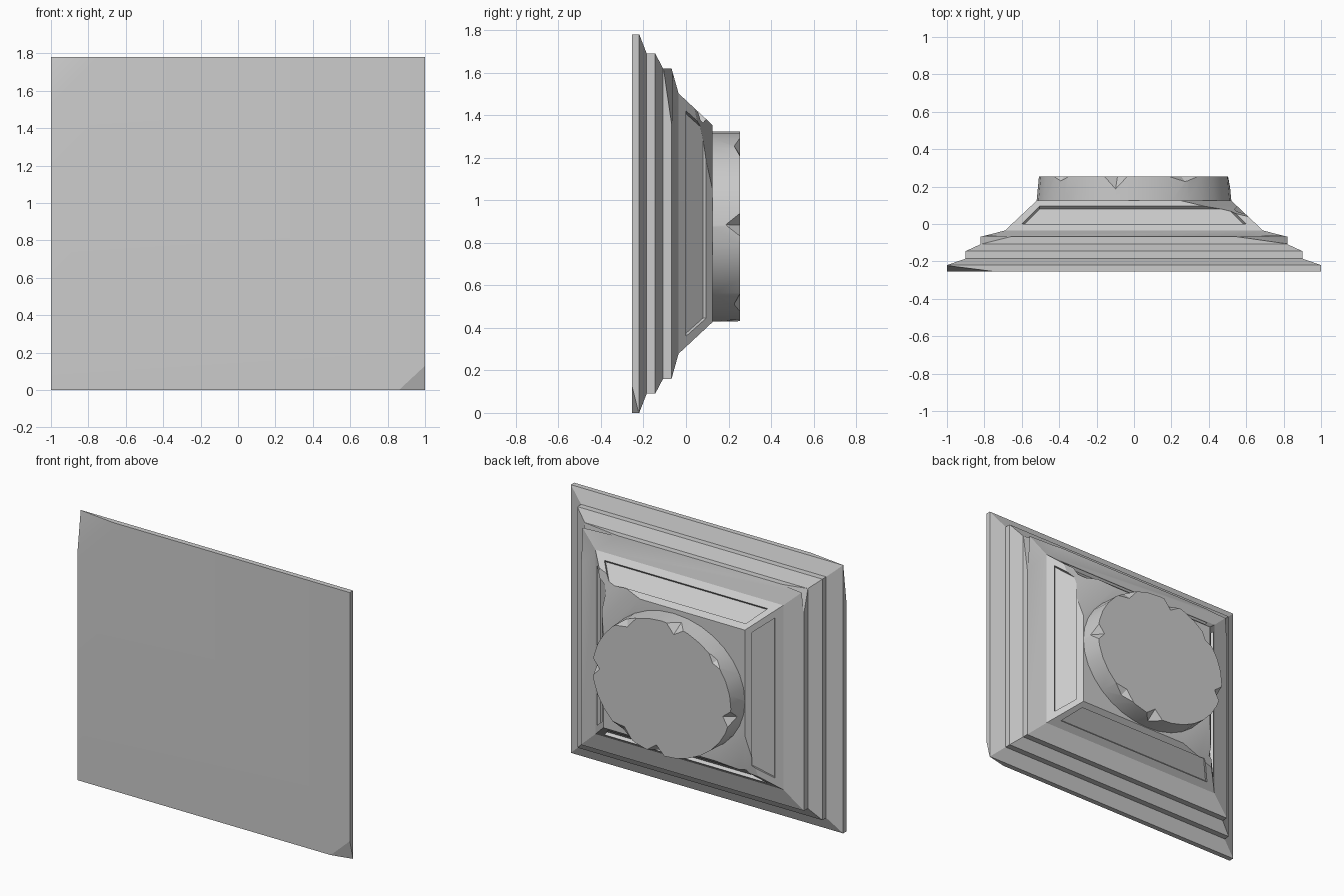
import bpy, bmesh, math
from mathutils import Vector

if "Cube" in bpy.data.objects:
    bpy.data.objects.remove(bpy.data.objects["Cube"])

CZ = 0.89  # height of the block's middle


def make_object(name, bm):
    bmesh.ops.recalc_face_normals(bm, faces=bm.faces)
    me = bpy.data.meshes.new(name)
    bm.to_mesh(me)
    bm.free()
    ob = bpy.data.objects.new(name, me)
    bpy.context.collection.objects.link(ob)
    return ob


def loft(name, rings):
    bm = bmesh.new()
    loops = [[bm.verts.new(p) for p in r] for r in rings]
    n = len(loops[0])
    for a, b in zip(loops, loops[1:]):
        for i in range(n):
            j = (i + 1) % n
            bm.faces.new((a[i], a[j], b[j], b[i]))
    bm.faces.new(loops[0])
    bm.faces.new(loops[-1])
    return make_object(name, bm)


def hull(points):
    bm = bmesh.new()
    for p in points:
        bm.verts.new(p)
    bmesh.ops.convex_hull(bm, input=bm.verts)
    return make_object("cutter", bm)


def boolean(ob, other, op='DIFFERENCE'):
    other.hide_render = True
    m = ob.modifiers.new("bool", 'BOOLEAN')
    m.operation, m.object, m.solver = op, other, 'EXACT'
    bpy.context.view_layer.objects.active = ob
    bpy.ops.object.modifier_apply(modifier=m.name)
    bpy.data.objects.remove(other, do_unlink=True)


def chip(ob, corner, *pts):
    # break a corner off along the plane through three points
    c, pts = Vector(corner), [Vector(p) for p in pts]
    mid = sum(pts, Vector()) / 3
    boolean(ob, hull([p + (p - mid) * 0.08 for p in pts] + [c + (c - mid) * 0.4]))


# stepped block: (y, half width, half height)
profile = [(-.255, 1, .89), (-.22, 1, .89), (-.185, .9, .80), (-.145, .9, .80),
           (-.108, .82, .73), (-.068, .82, .73), (-.035, .69, .612), (.125, .52, .463)]
block = loft("stepped_block", [[(-w, y, CZ - h), (w, y, CZ - h), (w, y, CZ + h), (-w, y, CZ + h)]
                               for y, w, h in profile])

# recessed panels on the four sloping sides
w0, h0 = profile[-2][1:]
w1, h1 = profile[-1][1:]
y0, y1 = 0.0, 0.095
for sideways in (True, False):
    a, b = (w0, w1) if sideways else (h0, h1)
    l0, l1 = (.53, .445) if sideways else (.60, .505)
    n = Vector((.16, a - b)).normalized() * 0.022
    for s in (1, -1):
        pts = []
        for y, l in ((y0, l0), (y1, l1)):
            out = a + (b - a) * (y + .035) / .16
            for k in (1, -1):
                for e in (1, -1):
                    o, yy = s * (out + k * n.x), y + k * n.y
                    pts.append((o, yy, CZ + e * l) if sideways else (e * l, yy, CZ + o))
        boolean(block, hull(pts))

# broken corners
chip(block, (1, -.255, 0), (.86, -.255, 0), (1, -.255, .13), (1, -.222, 0))
chip(block, (-1, -.255, 1.78), (-.74, -.255, 1.78), (-1, -.255, 1.52), (-1, -.222, 1.78))
chip(block, (.82, -.068, 1.62), (.55, -.068, 1.62), (.82, -.068, 1.36), (.82, -.106, 1.62))
chip(block, (-.82, -.068, 1.62), (-.66, -.068, 1.62), (-.82, -.068, 1.48), (-.82, -.108, 1.62))
chip(block, (.52, .125, 1.353), (.25, .125, 1.353), (.52, .125, 1.05), (.61, .04, 1.432))
chip(block, (-.52, .125, .427), (-.3, .125, .427), (-.52, .125, .65), (-.58, .07, .376))

# round boss
RX, RZ, DZ = .515, .447, .877


def ellipse(y, rx, rz, n=32):
    return [(rx * math.cos(2 * math.pi * i / n), y, DZ + rz * math.sin(2 * math.pi * i / n))
            for i in range(n)]


boss = loft("boss", [ellipse(.11, .522, RZ), ellipse(.255, .508, RZ)])
boolean(block, boss, 'UNION')

# notches around the boss rim: angle, half width, depth, height
for deg, w, d, h in [(1, .07, .06, .07), (101, .07, .06, .068), (190, .07, .06, .07),
                     (275, .07, .06, .07), (58, .12, .045, .03), (-55, .11, .045, .03),
                     (140, .08, .03, .03)]:
    t = math.radians(deg)
    p = Vector((RX * math.cos(t), .2555, DZ + RZ * math.sin(t)))
    out = Vector((math.cos(t) / RX, 0, math.sin(t) / RZ)).normalized()
    tan = Vector((-out.z, 0, out.x))
    up = Vector((0, h, 0))
    boolean(block, hull([p + out * d, p - out * d, p + tan * w, p - tan * w, p + up, p - up]))

bpy.ops.object.select_all(action='DESELECT')
block.select_set(True)
bpy.context.view_layer.objects.active = block
bpy.ops.object.shade_smooth_by_angle(angle=math.radians(15))
